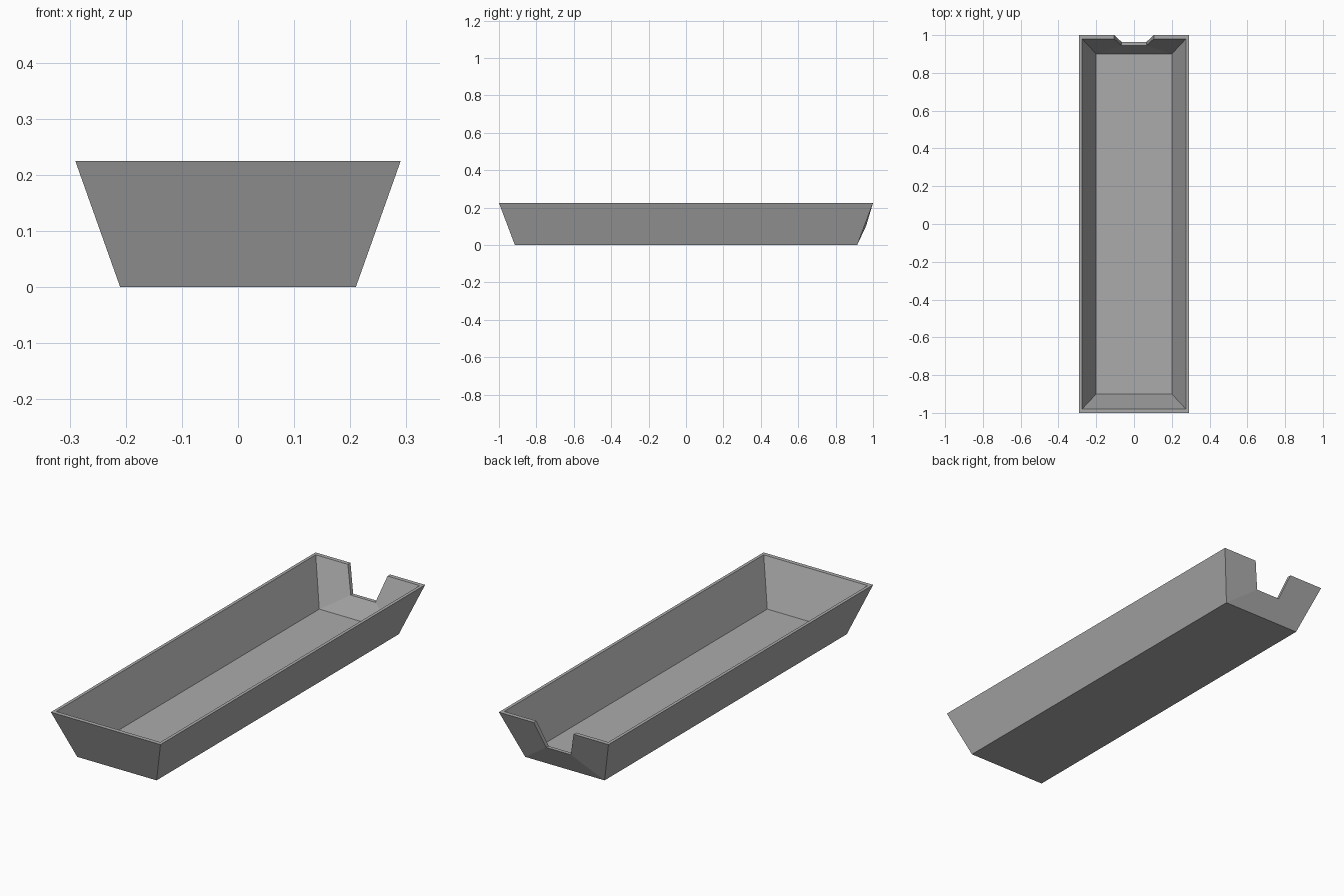
import bpy
import bmesh

cube = bpy.data.objects.get("Cube")
if cube:
    bpy.data.objects.remove(cube, do_unlink=True)

TOP = 0.225        # rim height
NOTCH_Z = 0.102    # height of the spout floor


def make_material(name, rgb):
    mat = bpy.data.materials.new(name)
    mat.use_nodes = True
    mat.diffuse_color = (*rgb, 1)
    mat.node_tree.nodes["Principled BSDF"].inputs["Base Color"].default_value = (*rgb, 1)
    return mat


def add_skin(bm, base_x, base_y, base_z, top_x, top_y, notch_y):
    """Add one tapered skin with a notched back end; return its rim loop."""
    base = [bm.verts.new((sx * base_x, sy * base_y, base_z))
            for sx, sy in ((-1, -1), (1, -1), (1, 1), (-1, 1))]
    half = [(top_x, top_y, TOP), (0.105, top_y, TOP), (0.065, notch_y, NOTCH_Z)]
    back = half + [(-x, y, z) for x, y, z in reversed(half)]
    rim = [bm.verts.new(p) for p in
           [(-top_x, -top_y, TOP), (top_x, -top_y, TOP)] + back]
    fl, fr, br, bl = base
    tfl, tfr, tbr, cut_r, low_r, low_l, cut_l, tbl = rim
    for face in ((fl, fr, br, bl),            # floor
                 (fl, fr, tfr, tfl),          # front end
                 (fr, br, tbr, tfr),          # long sides
                 (bl, fl, tfl, tbl),
                 (br, bl, low_l, low_r),      # back end around the notch
                 (br, tbr, cut_r, low_r),
                 (bl, tbl, cut_l, low_l)):
        bm.faces.new(face)
    return rim


# Open tray: outer skin, inner skin and the rim that joins them
bm = bmesh.new()
outer = add_skin(bm, 0.21, 0.915, 0, 0.29, 1.0, 0.963)
inner = add_skin(bm, 0.20, 0.90, 0.016, 0.275, 0.98, 0.945)
for i in range(len(outer)):
    j = (i + 1) % len(outer)
    bm.faces.new((outer[i], outer[j], inner[j], inner[i]))
bmesh.ops.recalc_face_normals(bm, faces=bm.faces[:])

mesh = bpy.data.meshes.new("tray")
bm.to_mesh(mesh)
bm.free()
mesh.materials.append(make_material("plain grey", (0.41, 0.41, 0.41)))
tray = bpy.data.objects.new("tray", mesh)
bpy.context.collection.objects.link(tray)
